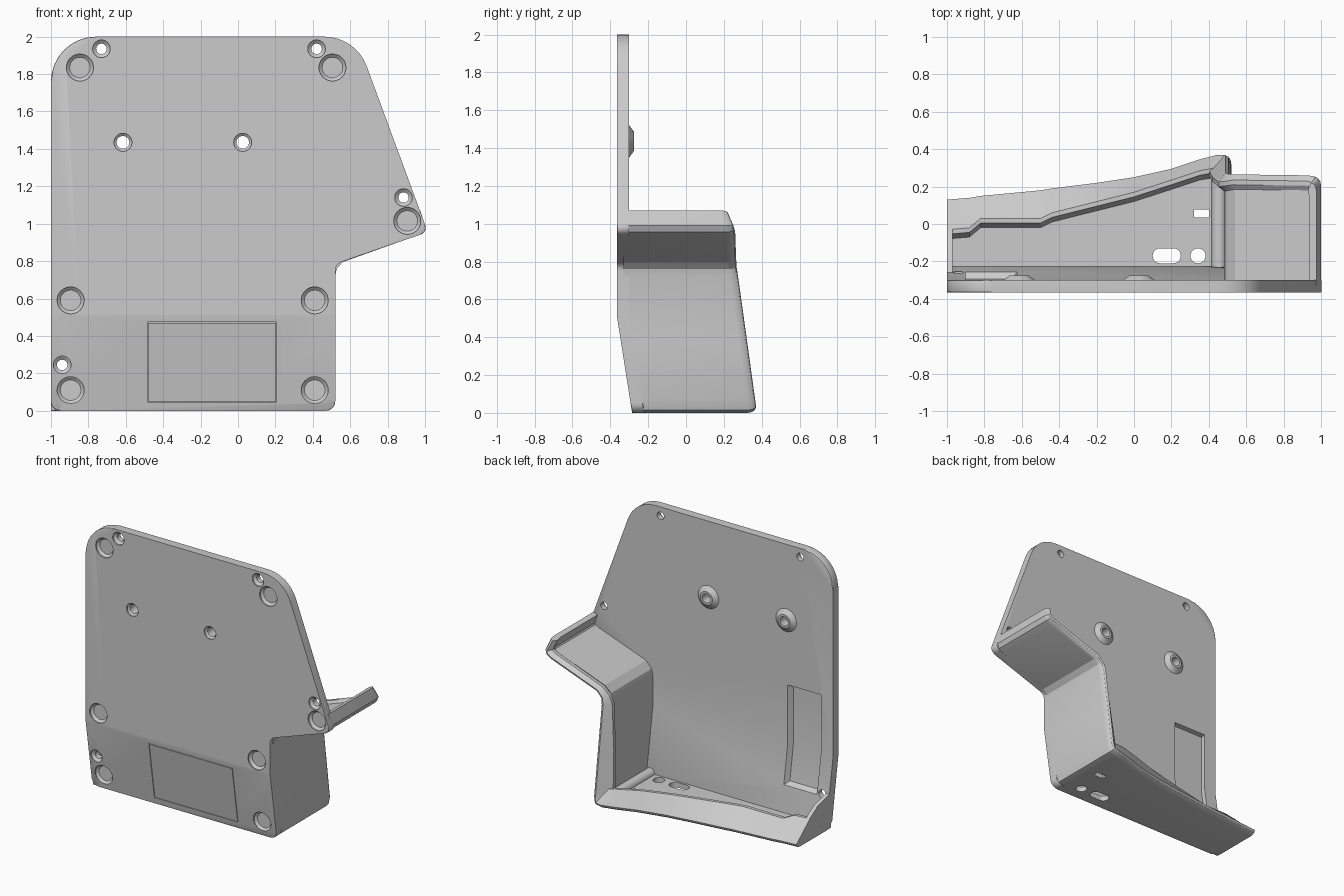
import bpy, bmesh, math
from mathutils import Vector

cube = bpy.data.objects.get("Cube")
if cube:
    bpy.data.objects.remove(cube)

grey = bpy.data.materials.new("plain grey")
grey.use_nodes = True
COLOUR = (0.6, 0.6, 0.6, 1)
grey.diffuse_color = COLOUR
grey.node_tree.nodes["Principled BSDF"].inputs["Base Color"].default_value = COLOUR

BEND_Z, BEND = 0.51, 0.08          # the lower face leans back below this height
FRONT, BACK = -0.365, -0.30


def lean(z):
    return BEND * max(0, BEND_Z - z) / BEND_Z


def make(name, bm):
    bmesh.ops.recalc_face_normals(bm, faces=bm.faces)
    mesh = bpy.data.meshes.new(name)
    bm.to_mesh(mesh)
    bm.free()
    mesh.materials.append(grey)
    obj = bpy.data.objects.new(name, mesh)
    bpy.context.collection.objects.link(obj)
    return obj


def loft(bm, rings):
    """Skin a list of equal-length closed rings and cap both ends."""
    rows = [[bm.verts.new(p) for p in ring] for ring in rings]
    n = len(rows[0])
    for a, b in zip(rows, rows[1:]):
        for i in range(n):
            j = (i + 1) % n
            bm.faces.new((a[i], a[j], b[j], b[i]))
    bm.faces.new(rows[0])
    bm.faces.new(rows[-1])


def leaning_prism(outline, y0, y1, back=None, bevel=0):
    """Extrude an x-z outline along y and lean its lower part."""
    bm = bmesh.new()
    loft(bm, [[(x, y0, z) for x, z in outline], [(x, y1, z) for x, z in back or outline]])
    if bevel:
        edges = [e for e in bm.edges if abs(e.verts[0].co.y - e.verts[1].co.y) < 1e-5]
        bmesh.ops.bevel(bm, geom=edges, offset=bevel, segments=2, profile=0.5, affect='EDGES')
    bmesh.ops.bisect_plane(bm, geom=bm.verts[:] + bm.edges[:] + bm.faces[:],
                           plane_co=(0, 0, BEND_Z), plane_no=(0, 0, 1), dist=1e-5)
    for v in bm.verts:
        v.co.y += lean(v.co.z)
    return bm


def turned(bm, x, z, profile):
    """Turned solid about a y axis; profile is (radius, y) pairs."""
    angles = [math.tau * i / 32 for i in range(32)]
    loft(bm, [[(x + r * math.cos(a), y + lean(z), z + r * math.sin(a)) for a in angles]
              for r, y in profile])


def cut(obj, bm):
    cutter = make("cutter", bm)
    cutter.hide_render = True
    mod = obj.modifiers.new("cut", 'BOOLEAN')
    mod.operation, mod.solver, mod.object = 'DIFFERENCE', 'EXACT', cutter
    bpy.context.view_layer.update()
    mesh = bpy.data.meshes.new_from_object(obj.evaluated_get(bpy.context.evaluated_depsgraph_get()))
    obj.modifiers.clear()
    obj.data = mesh
    bpy.data.objects.remove(cutter)


def rect(x0, z0, x1, z1):
    return [(x0, z0), (x1, z0), (x1, z1), (x0, z1)]


def rounded(corners, steps=8):
    """Outline with a true arc of the given radius at each corner."""
    pts = []
    for i, (x, z, r) in enumerate(corners):
        p = Vector((x, z, 0))
        u = (Vector((*corners[i - 1][:2], 0)) - p).normalized()
        w = (Vector((*corners[(i + 1) % len(corners)][:2], 0)) - p).normalized()
        half = u.angle(w) / 2
        c = p + (u + w).normalized() * r / math.sin(half)
        t = r / math.tan(half)
        a, b = (p + u * t - c).normalized(), (p + w * t - c).normalized()
        pts += [(c + a.slerp(b, k / steps) * r).xy[:] for k in range(steps + 1)]
    return pts


# Face plate
plate_outline = rounded([(-1, 0, .05), (.52, 0, .05), (.52, .785, .05),
                         (1.015, .955, .04), (.63, 2, .24), (-1, 2, .24)])
plate = make("face_plate", leaning_prism(plate_outline, FRONT, BACK, bevel=.006))

# Round foot recesses, screw holes and mounting holes
feet = [(-.845, 1.835), (.505, 1.835), (.905, 1.015), (-.895, .59), (.41, .59),
        (-.895, .11), (.41, .11)]
screws = [(-.73, 1.935), (.42, 1.935), (.885, 1.14), (-.94, .245)]
mounts = [(-.615, 1.435), (.025, 1.435)]
bm = bmesh.new()
for x, z in feet:
    turned(bm, x, z, [(.072, FRONT - .04), (.072, FRONT + .01), (.055, FRONT + .025)])
for x, z in screws:
    turned(bm, x, z, [(.047, FRONT - .04), (.047, FRONT + .01), (.028, FRONT + .025), (.028, -.2)])
cut(plate, bm)

# Shallow pocket inside the plate and recess for the front cover
cut(plate, leaning_prism(rect(-.9, .25, -.65, .95), FRONT + .03, -.2, rect(-.9, .17, -.56, .97)))
cut(plate, leaning_prism(rect(-.484, .046, .206, .474), FRONT - .05, FRONT + .012))
make("front_cover", leaning_prism(rect(-.48, .05, .202, .47), FRONT, FRONT + .02))

# Mounting bosses, drilled through together with the plate
bosses = bmesh.new()
drills = [bmesh.new(), bmesh.new()]
for x, z in mounts:
    turned(bosses, x, z, [(.085, BACK - .01), (.085, BACK), (.05, BACK + .025)])
    for d in drills:
        turned(d, x, z, [(.048, FRONT - .04), (.048, FRONT + .01), (.034, FRONT + .02), (.034, -.2)])
boss_obj = make("mounting_bosses", bosses)
cut(plate, drills[0])
cut(boss_obj, drills[1])

# Surrounding wall: x, z, back depth, lip width, lip drop
stations = [(-1, 0, .13, .16, .16), (-.88, 0, .14, .16, .16), (-.82, 0, .15, .14, .12),
            (-.5, 0, .18, .14, .15), (-.44, 0, .19, .15, .13), (-.2, 0, .22, .15, .1),
            (0, 0, .25, .15, .08), (.2, 0, .295, .15, .06), (.35, 0, .345, .14, .06),
            (.45, 0, .37, .13, .07), (.505, .015, .37, .13, .08), (.52, .07, .365, .12, .08),
            (.52, .4, .32, .1, .07), (.52, .72, .275, .07, .05), (.528, .76, .267, .06, .04),
            (.56, .795, .265, .055, .03), (.94, .93, .26, .055, .03), (.985, .955, .255, .055, .03),
            (1, .99, .25, .05, .03), (.975, 1.07, .22, .045, .03)]
T = .038
rings = []
for i, (x, z, yb, lip, drop) in enumerate(stations):
    before, after = stations[max(i - 1, 0)], stations[min(i + 1, len(stations) - 1)]
    d1 = Vector((x - before[0], z - before[1])).normalized()
    d2 = Vector((after[0] - x, after[1] - z)).normalized()
    d = (d1 + d2).normalized()
    section = [(0, -.33 + lean(z)), (0, yb - .045), (.004, yb - .022), (.015, yb - .006),
               (.03, yb), (lip, yb - drop), (lip, yb - drop - .025),
               (T, yb - drop - .05), (T, -.33 + lean(z))]
    rings.append([(x - d.y * o, y, z + d.x * o) for o, y in section])
bm = bmesh.new()
loft(bm, rings)
wall = make("surrounding_wall", bm)

# Openings through the floor
bm = bmesh.new()
slots = [rounded([(.1, -.21, .039), (.25, -.21, .039), (.25, -.13, .039), (.1, -.13, .039)]),
         rounded([(.302, -.21, .039), (.382, -.21, .039), (.382, -.13, .039), (.302, -.13, .039)]),
         rect(.32, .035, .4, .078)]
for s in slots:
    loft(bm, [[(x, y, -.1) for x, y in s], [(x, y, .1) for x, y in s]])
cut(wall, bm)

# Rounded rib where the floor meets the side wall
bm = bmesh.new()
arc = [(.455 + .04 * math.cos(math.pi * k / 12), .035 + .04 * math.sin(math.pi * k / 12))
       for k in range(13)]
loft(bm, [[(x, y, z) for x, z in arc] for y in (-.25, .25)])
make("floor_rib", bm)

# Low cheek closing the open end of the floor
cheek = [(-.28, .002), (.085, .002), (.13, .03), (-.04, .17), (-.12, .22), (-.28, .26)]
bm = bmesh.new()
loft(bm, [[(x, y, z) for y, z in cheek] for x in (-1, -.97)])
make("end_cheek", bm)

# Smooth the curved surfaces, keep the edges sharp
for obj in [o for o in bpy.context.scene.objects if o.type == 'MESH' and grey.name in o.data.materials]:
    bpy.ops.object.select_all(action='DESELECT')
    obj.select_set(True)
    bpy.context.view_layer.objects.active = obj
    bpy.ops.object.shade_smooth_by_angle(angle=math.radians(25))
